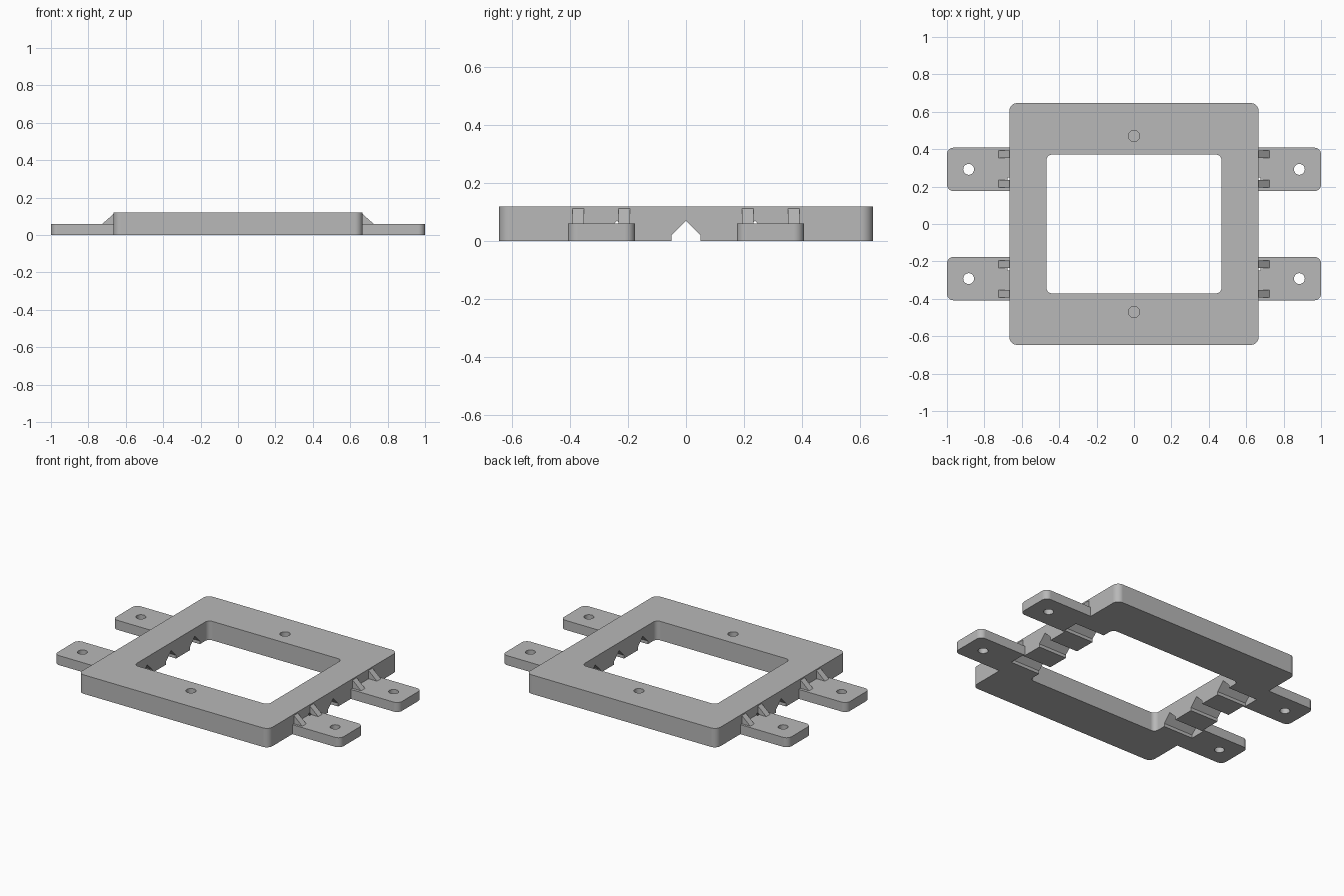
import bpy, bmesh, math
from mathutils import Vector

cube = bpy.data.objects.get("Cube")
if cube:
    bpy.data.objects.remove(cube, do_unlink=True)

grey = bpy.data.materials.new("plain grey")
grey.use_nodes = True
colour = (0.48, 0.48, 0.48, 1)
grey.diffuse_color = colour
grey.node_tree.nodes["Principled BSDF"].inputs["Base Color"].default_value = colour


def prism(name, outline, direction):
    """Extrude a closed outline of 3D points along a direction."""
    bm = bmesh.new()
    face = bm.faces.new([bm.verts.new(p) for p in outline])
    side = bmesh.ops.extrude_face_region(bm, geom=[face])["geom"]
    verts = [v for v in side if isinstance(v, bmesh.types.BMVert)]
    bmesh.ops.translate(bm, vec=Vector(direction), verts=verts)
    bmesh.ops.recalc_face_normals(bm, faces=bm.faces)
    mesh = bpy.data.meshes.new(name)
    bm.to_mesh(mesh)
    bm.free()
    mesh.materials.append(grey)
    obj = bpy.data.objects.new(name, mesh)
    bpy.context.collection.objects.link(obj)
    return obj


def rounded_block(name, x, y, half_x, half_y, z0, z1, radius, steps=8):
    points = []
    for k, (sx, sy) in enumerate([(1, 1), (-1, 1), (-1, -1), (1, -1)]):
        for i in range(steps + 1):
            a = math.pi / 2 * (k + i / steps)
            points.append((x + sx * (half_x - radius) + radius * math.cos(a),
                           y + sy * (half_y - radius) + radius * math.sin(a), z0))
    return prism(name, points, (0, 0, z1 - z0))


def cylinder(name, x, y, z0, z1, radius, sides=32):
    ring = [i * math.tau / sides for i in range(sides)]
    return prism(name, [(x + radius * math.cos(a), y + radius * math.sin(a), z0)
                        for a in ring], (0, 0, z1 - z0))


def combine(body, tool, operation):
    """Apply one boolean and discard the helper."""
    tool.hide_render = True
    mod = body.modifiers.new("boolean", "BOOLEAN")
    mod.operation = operation
    mod.solver = "EXACT"
    mod.object = tool
    bpy.context.view_layer.objects.active = body
    bpy.ops.object.modifier_apply(modifier=mod.name)
    bpy.data.objects.remove(tool, do_unlink=True)


# Rectangular frame with rounded opening
frame = rounded_block("mounting_frame", 0, 0, 0.666, 0.646, 0, 0.12, 0.04)
opening = rounded_block("opening", 0, 0, 0.468, 0.371, -0.1, 0.3, 0.03)
combine(frame, opening, "DIFFERENCE")

# Four mounting tabs, each with two triangular gussets
for sx in (-1, 1):
    for sy in (-1, 1):
        tab = rounded_block("tab", sx * 0.8, sy * 0.292, 0.2, 0.116, 0, 0.06, 0.035)
        combine(frame, tab, "UNION")
        for y in (0.214, 0.373):
            side = [(0.64, 0.03), (0.725, 0.03), (0.725, 0.06), (0.666, 0.112), (0.64, 0.112)]
            gusset = prism("gusset", [(sx * x, sy * y - 0.02, z) for x, z in side],
                           (0, 0.04, 0))
            combine(frame, gusset, "UNION")

# Screw holes through the tabs
for sx in (-1, 1):
    for sy in (-1, 1):
        hole = cylinder("screw_hole", sx * 0.884, sy * 0.292, -0.1, 0.2, 0.029)
        combine(frame, hole, "DIFFERENCE")

# Blind holes in the top of the front and back rails
for sy in (-1, 1):
    hole = cylinder("blind_hole", 0, sy * 0.47, 0.05, 0.2, 0.03)
    combine(frame, hole, "DIFFERENCE")

# Peaked channels under the side rails; only the middle one is open outside
peak = [(-0.05, -0.05), (0.05, -0.05), (0.05, 0.02), (0, 0.07), (-0.05, 0.02)]
for y, reach in ((-0.238, 0.676), (0, 0.8), (0.238, 0.676)):
    channel = prism("channel", [(-reach, y + dy, z) for dy, z in peak], (2 * reach, 0, 0))
    combine(frame, channel, "DIFFERENCE")

# Smooth corners and holes, keep the edges crisp
bpy.ops.object.select_all(action="DESELECT")
frame.select_set(True)
bpy.context.view_layer.objects.active = frame
bpy.ops.object.shade_smooth_by_angle(angle=math.radians(30))
weighted = frame.modifiers.new("weighted normals", "WEIGHTED_NORMAL")
weighted.keep_sharp = True
